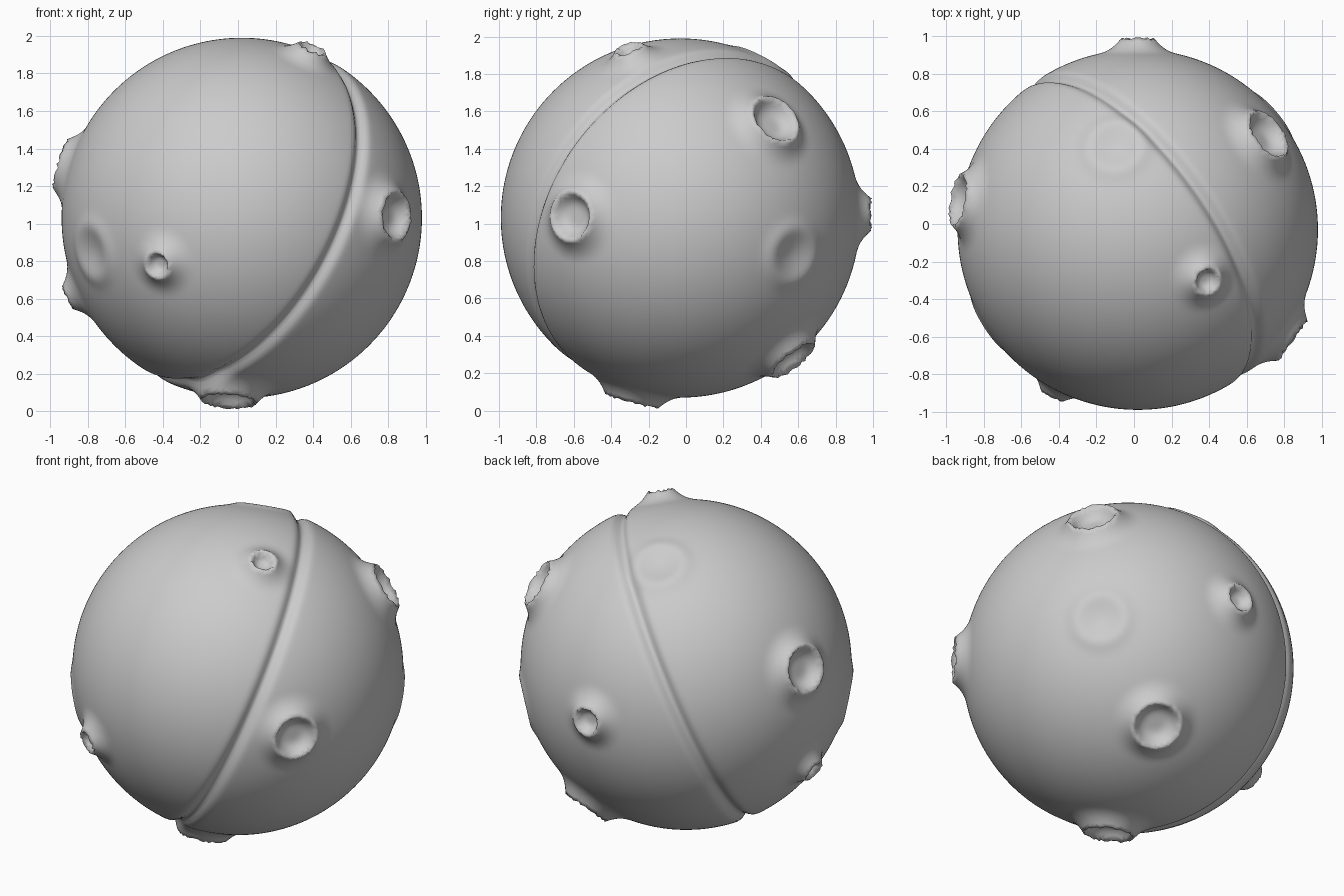
import bpy
import bmesh
from math import exp
from mathutils import Vector

if "Cube" in bpy.data.objects:
    bpy.data.objects.remove(bpy.data.objects["Cube"], do_unlink=True)

CENTRE = Vector((0.02, -0.03, 1.03))
RADIUS = 0.96

# Raised craters: direction from the centre, rim radius
craters = [
    ((-0.45, -0.87, -0.25), 0.065),
    ((0.84, -0.60, 0.01), 0.125),
    ((0.38, -0.28, 0.92), 0.068),
    ((-0.97, 0.16, 0.29), 0.135),
    ((-0.92, 0.03, -0.42), 0.06),
    ((-0.07, -0.26, -0.98), 0.14),
    ((0.71, 0.52, 0.54), 0.135),
    ((0.28, 0.59, -0.74), 0.135),
    ((0.0, 1.0, 0.02), 0.08),
]
# Shallow worn craters: direction, radius
dimples = [
    ((0.72, 0.61, -0.20), 0.15),
    ((-0.12, 0.45, 0.85), 0.15),
    ((-0.80, -0.50, -0.18), 0.15),
]
craters = [(Vector(d).normalized(), r) for d, r in craters]
dimples = [(Vector(d).normalized(), r) for d, r in dimples]
groove_axis = Vector((0.745, 0.53, -0.40)).normalized()


def crater_height(dist, rim):
    """Bowl inside the rim, flared skirt outside it."""
    lip = 0.07
    if dist < rim:
        bowl = 0.045 + 0.3 * rim
        return lip - bowl * (1 - (dist / rim) ** 4)
    skirt = max(0, 1 - (dist - rim) / 0.15)
    return lip * skirt ** 2.5


def dimple_height(dist, size):
    """Soft hollow with a faint raised rim."""
    s = dist / size
    return 0.012 * exp(-((s - 1) / 0.35) ** 2) - 0.02 * exp(-(s / 0.6) ** 2)


def surface_height(n):
    # Soft groove running around the whole body
    h = -0.035 * exp(-(n.dot(groove_axis) / 0.035) ** 2)
    for d, r in dimples:
        dist = (n - d).length
        if dist < 2 * r:
            h += dimple_height(dist, r)
    for d, r in craters:
        dist = (n - d).length
        if dist < r + 0.15:
            h += crater_height(dist, r)
    return h


# Cratered round body
bm = bmesh.new()
bmesh.ops.create_icosphere(bm, subdivisions=7, radius=1)
for v in bm.verts:
    n = v.co.normalized()
    v.co = CENTRE + n * (RADIUS + surface_height(n))
for f in bm.faces:
    f.smooth = True
mesh = bpy.data.meshes.new("cratered_body")
bm.to_mesh(mesh)
bm.free()
body = bpy.data.objects.new("cratered_body", mesh)
bpy.context.collection.objects.link(body)

# Plain stone grey
stone = bpy.data.materials.new("stone_grey")
stone.use_nodes = True
colour = (0.6, 0.6, 0.6, 1)
stone.diffuse_color = colour
stone.node_tree.nodes["Principled BSDF"].inputs["Base Color"].default_value = colour
mesh.materials.append(stone)
